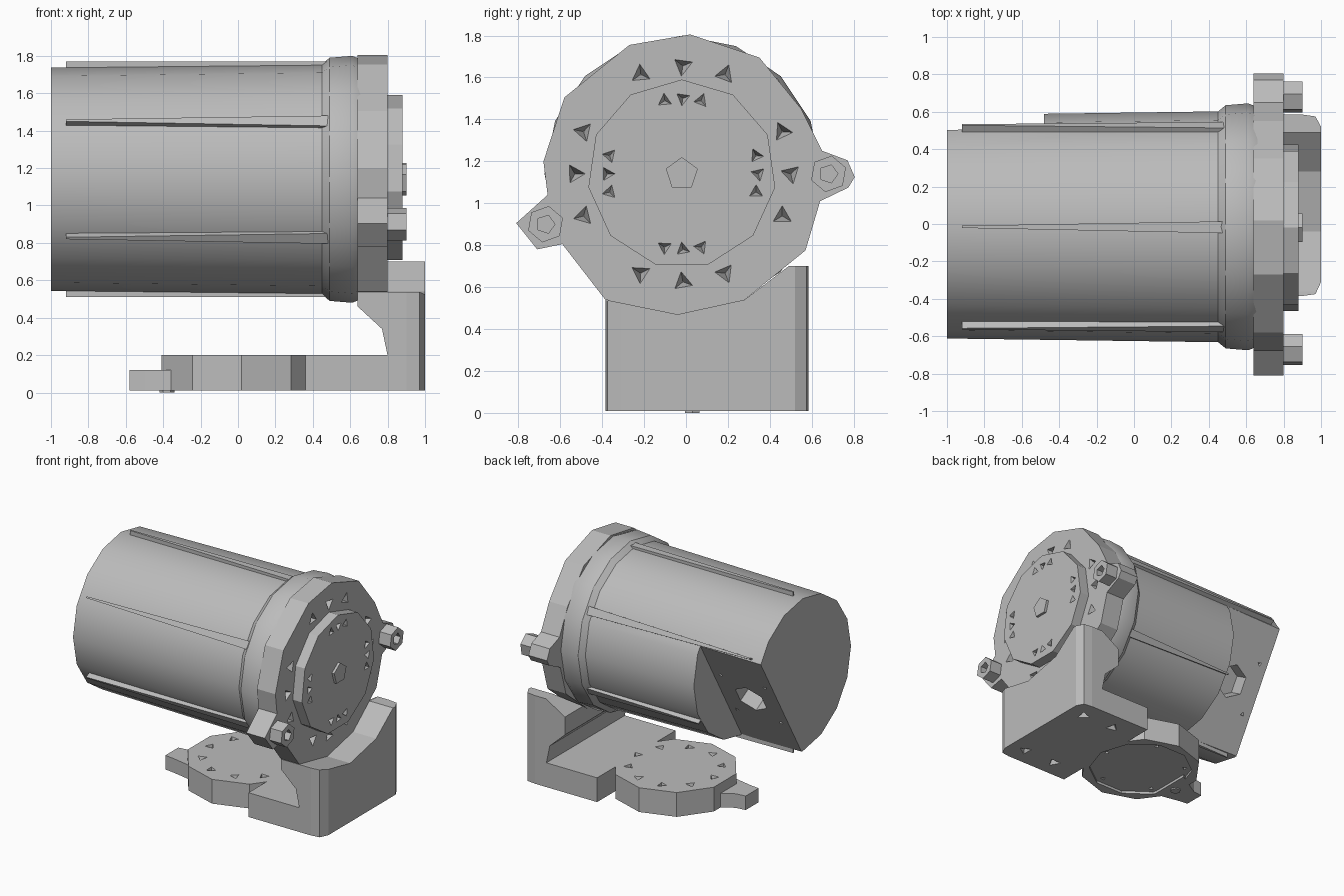
import bpy, bmesh
from math import cos, sin, radians
from mathutils import Vector, Matrix

cube = bpy.data.objects.get("Cube")
if cube:
    bpy.data.objects.remove(cube, do_unlink=True)

grey = bpy.data.materials.new("plain_grey")
grey.use_nodes = True
grey.diffuse_color = (0.5, 0.5, 0.5, 1)
grey.node_tree.nodes["Principled BSDF"].inputs["Base Color"].default_value = (0.5, 0.5, 0.5, 1)

AY, AZ = -0.015, 1.14      # axis of the motor
BX, BY = 0.02, 0.1         # centre of the round foot


def finish(name, bm):
    bmesh.ops.recalc_face_normals(bm, faces=bm.faces[:])
    mesh = bpy.data.meshes.new(name)
    bm.to_mesh(mesh)
    bm.free()
    mesh.materials.append(grey)
    ob = bpy.data.objects.new(name, mesh)
    bpy.context.collection.objects.link(ob)
    return ob


def prism(name, pts, axis, lo, hi):
    """Extrude a 2D outline along one world axis."""
    place = {"x": lambda a, b, h: (h, a, b),
             "y": lambda a, b, h: (a, h, b),
             "z": lambda a, b, h: (a, b, h)}[axis]
    bm = bmesh.new()
    rings = [[bm.verts.new(place(a, b, h)) for a, b in pts] for h in (lo, hi)]
    n = len(pts)
    bm.faces.new(rings[0])
    bm.faces.new(rings[1])
    for i in range(n):
        j = (i + 1) % n
        bm.faces.new((rings[0][i], rings[0][j], rings[1][j], rings[1][i]))
    return finish(name, bm)


def ngon(cx, cy, r, n, start=0):
    return [(cx + r * cos(radians(start + 360 * i / n)),
             cy + r * sin(radians(start + 360 * i / n))) for i in range(n)]


def lathe(name, profile, n):
    """Revolve (x, radius) points around the motor axis."""
    bm = bmesh.new()
    rings = [[bm.verts.new((x, a, b)) for a, b in ngon(AY, AZ, r, n, 90)] for x, r in profile]
    for p, q in zip(rings, rings[1:]):
        for i in range(n):
            j = (i + 1) % n
            bm.faces.new((p[i], p[j], q[j], q[i]))
    bm.faces.new(rings[0])
    bm.faces.new(rings[-1])
    return finish(name, bm)


def dents(points, inward, r, depth):
    """Three-sided pits pointing inward from a surface."""
    bm = bmesh.new()
    turn = Vector(inward).to_track_quat("Z", "Y").to_matrix().to_4x4()
    for i, p in enumerate(points):
        spin = Matrix.Rotation(radians(47 * i), 4, "Z")
        mid = Matrix.Translation(Vector(p) + Vector(inward) * (depth / 2 - 0.01))
        bmesh.ops.create_cone(bm, cap_ends=True, segments=3, radius1=r, radius2=0.004,
                              depth=depth, matrix=mid @ turn @ spin)
    return finish("dent_cutter", bm)


def combine(ob, other, operation="DIFFERENCE"):
    mod = ob.modifiers.new("cut", "BOOLEAN")
    mod.operation, mod.solver, mod.object = operation, "EXACT", other
    other.hide_render = True
    deps = bpy.context.evaluated_depsgraph_get()
    mesh = bpy.data.meshes.new_from_object(ob.evaluated_get(deps))
    ob.modifiers.clear()
    ob.data = mesh
    bpy.data.objects.remove(other, do_unlink=True)


def ring_yz(x, r, angles):
    return [(x, AY + r * cos(radians(a)), AZ + r * sin(radians(a))) for a in angles]


# Motor body with its collar
body = lathe("motor_body", [(-1, 0.597), (0.45, 0.617), (0.49, 0.65), (0.61, 0.66), (0.66, 0.64)], 16)

# Slanted flat near the rear end
n2 = Vector((cos(radians(-30)), sin(radians(-30))))
t2 = Vector((-n2.y, n2.x))
c2 = Vector((AY, AZ))
flat = [c2 + n2 * d + t2 * s for d, s in ((0.31, -0.8), (0.31, 0.8), (1.1, 0.8), (1.1, -0.8))]
combine(body, prism("flat_cutter", [tuple(p) for p in flat], "x", -1.2, -0.48))

# Cable port and screw pits on the flat
inward = Vector((0, -n2.x, -n2.y))


def on_flat(x, s):
    p = c2 + n2 * 0.31 + t2 * s
    return Vector((x, p.x, p.y))


bm = bmesh.new()
bmesh.ops.create_cone(bm, cap_ends=True, segments=6, radius1=0.13, radius2=0.13, depth=0.24,
                      matrix=Matrix.Translation(on_flat(-0.74, 0)) @ inward.to_track_quat("Z", "Y").to_matrix().to_4x4())
combine(body, finish("port_cutter", bm))
combine(body, dents([on_flat(-0.74 + i * 0.19, j * 0.2) for i in (-1, 1) for j in (-1, 1)],
                    inward, 0.022, 0.04))

# Six tapered ribs along the body
for k in range(6):
    ang = 90 + 60 * k
    start = -0.48 if ang % 360 == 330 else -0.92
    rib = prism(f"body_rib_{k + 1}", [(start, -0.006), (0.53, -0.035), (0.53, 0.03), (start, 0.006)],
                "z", 0.55, 0.63)
    rib.data.transform(Matrix.Translation((0, AY, AZ)) @ Matrix.Rotation(radians(ang - 90), 4, "X"))

# Faceted flange with two ears
outline = [(0.02, 1.805), (-0.27, 1.755), (-0.58, 1.505), (-0.68, 1.2), (-0.66, 1.04),
           (-0.81, 0.905), (-0.71, 0.78), (-0.59, 0.805), (-0.385, 0.54), (-0.04, 0.47),
           (0.28, 0.54), (0.57, 0.775), (0.64, 1.01), (0.775, 1.075), (0.805, 1.125),
           (0.77, 1.205), (0.65, 1.25), (0.55, 1.45), (0.35, 1.695)]
flange = prism("flange", outline, "x", 0.64, 0.8)
around = [90 * q + d for q in range(4) for d in (-23, 0, 23)]
combine(flange, dents(ring_yz(0.8, 0.515, around), (-1, 0, 0), 0.055, 0.09))

# Output hub with centre boss
hub = prism("output_hub", ngon(-0.02, AZ, 0.45, 11, 90), "x", 0.79, 0.88)
close = [90 * q + d for q in range(4) for d in (-14, 0, 14)]
combine(hub, dents(ring_yz(0.88, 0.36, close), (-1, 0, 0), 0.042, 0.06))
prism("hub_boss", ngon(-0.02, AZ, 0.08, 5, 90), "x", 0.87, 0.9)

# Ear bolts with sockets
for name, y, z in (("bolt_back", 0.68, 1.14), ("bolt_front", -0.67, 0.9)):
    bolt = prism(name, ngon(y, z, 0.088, 6, 20), "x", 0.79, 0.9)
    combine(bolt, prism("socket_cutter", ngon(y, z, 0.045, 5), "x", 0.84, 0.95))

# Cradle post under the flange
post = prism("cradle_post", [(0.64, 0.46), (0.77, 0.34), (0.81, 0.15), (1, 0.15), (1, 0.7),
                             (0.8, 0.7), (0.64, 0.6)], "y", -0.385, 0.585)
combine(post, prism("cradle_shape", [(-0.5, 0), (0.7, 0), (0.7, 0.7), (0.49, 0.7), (0.28, 0.54),
                                     (-0.04, 0.47), (-0.36, 0.535), (-0.5, 0.55)], "x", 0.5, 1.2), "INTERSECT")
corners = [(0.9, -0.385), (0.97, -0.375), (1, -0.31), (1, 0.52), (0.97, 0.575), (0.9, 0.585)]
combine(post, prism("corner_shape", [(0.5, -0.385)] + corners + [(0.5, 0.585)], "z", 0, 1), "INTERSECT")

# Foot: rectangular heel joined to a round pad
foot = prism("foot", [(0.36, -0.385)] + corners + [(0.36, 0.585)], "z", 0.01, 0.2)
combine(foot, prism("pad", ngon(BX, BY, 0.45, 10, 18), "z", 0.01, 0.2), "UNION")
combine(foot, prism("recess_cutter", ngon(BX, BY, 0.385, 10), "z", -0.1, 0.03))
pits = [(BX + 0.33 * cos(radians(a)), BY + 0.33 * sin(radians(a))) for a in range(0, 360, 36)]
combine(foot, dents([(x, y, 0.2) for x, y in pits], (0, 0, -1), 0.045, 0.07))
combine(foot, dents([(x, y, 0.03) for x, y in pits[::2]], (0, 0, 1), 0.025, 0.05))
combine(foot, dents([(0.58, -0.24, 0.01), (0.58, 0.44, 0.01), (0.86, -0.24, 0.01), (0.86, 0.44, 0.01)],
                    (0, 0, 1), 0.06, 0.07))

# Small tab on the foot and a bottom locating rim
prism("foot_tab", [(-0.3, -0.12), (-0.3, 0.22), (-0.5, 0.1), (-0.58, 0.09), (-0.58, -0.07), (-0.5, -0.08)],
      "z", 0.01, 0.12)
prism("foot_pin", ngon(-0.38, 0.03, 0.04, 6), "z", 0, 0.05)

# Smooth shading only on the round body
bpy.ops.object.select_all(action="DESELECT")
body.select_set(True)
bpy.context.view_layer.objects.active = body
bpy.ops.object.shade_smooth_by_angle(angle=radians(28))
